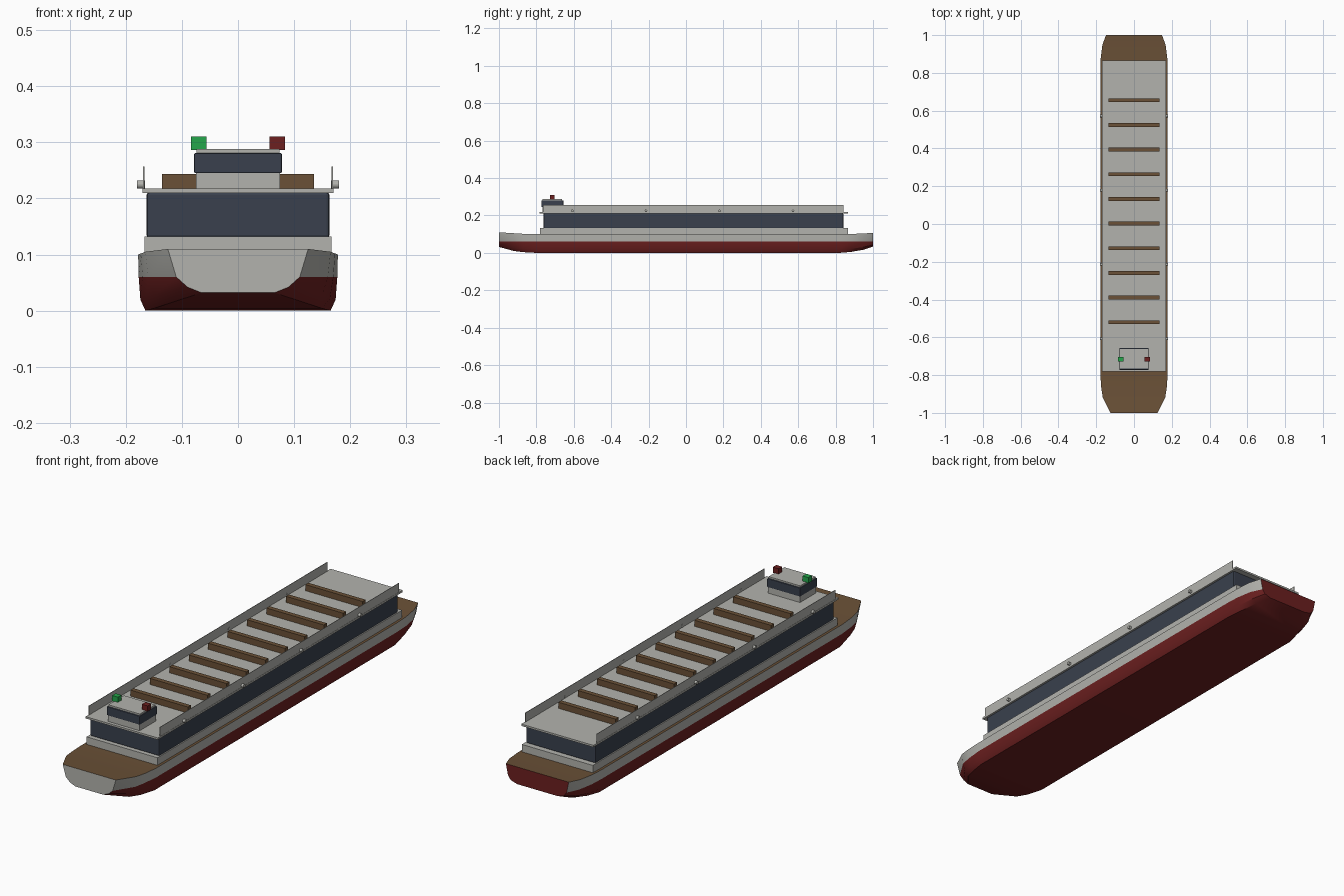
import bpy, bmesh, math

if "Cube" in bpy.data.objects:
    bpy.data.objects.remove(bpy.data.objects["Cube"])


def material(name, rgb):
    m = bpy.data.materials.new(name)
    m.diffuse_color = (*rgb, 1)
    m.use_nodes = True
    m.node_tree.nodes["Principled BSDF"].inputs["Base Color"].default_value = m.diffuse_color
    return m


GREY = material("pale_grey", (0.45, 0.45, 0.42))
RED = material("hull_red", (0.15, 0.014, 0.014))
BROWN = material("deck_brown", (0.145, 0.082, 0.038))
DARK = material("dark_glass", (0.041, 0.051, 0.074))
GREEN = material("signal_green", (0.018, 0.38, 0.07))


def finish(name, bm, mats):
    bmesh.ops.recalc_face_normals(bm, faces=bm.faces)
    me = bpy.data.meshes.new(name)
    bm.to_mesh(me)
    bm.free()
    for m in mats:
        me.materials.append(m)
    ob = bpy.data.objects.new(name, me)
    bpy.context.collection.objects.link(ob)
    return ob


def box(name, x, y, z, mat, bevel=0):
    """Box from (min, max) ranges on each axis."""
    bm = bmesh.new()
    bmesh.ops.create_cube(bm, size=1)
    for v in bm.verts:
        v.co = [(r[0] + r[1]) / 2 + c * (r[1] - r[0]) for r, c in zip((x, y, z), v.co)]
    ob = finish(name, bm, [mat])
    if bevel:
        mod = ob.modifiers.new("bevel", 'BEVEL')
        mod.width = bevel
        mod.segments = 2
    return ob


# Hull: stations of (y, half-widths, heights) lofted from bow to stern
MID_W, MID_Z = (.165, .174, .177, .178), (0, .02, .06, .10)
stations = [
    (-1.0, (.065, .09, .11, .125), (.032, .042, .06, .11)),
    (-.92, (.132, .150, .160, .165), (.010, .027, .06, .105)),
    (-.87, (.150, .164, .170, .173), (.004, .022, .06, .102)),
    (-.80, MID_W, MID_Z),
    (.82, MID_W, MID_Z),
    (.88, (.152, .168, .174, .176), (.005, .022, .06, .101)),
    (.95, (.130, .152, .162, .167), (.017, .031, .06, .104)),
    (1.0, (.095, .125, .138, .148), (.034, .043, .06, .107)),
]
bm = bmesh.new()
rings = []
for y, ws, zs in stations:
    half = list(zip(ws, zs))
    pts = [(-w, z) for w, z in reversed(half)] + half
    rings.append([bm.verts.new((x, y, z)) for x, z in pts])
for a, b in zip(rings, rings[1:]):
    for j in range(8):
        k = (j + 1) % 8
        f = bm.faces.new((a[j], a[k], b[k], b[j]))
        if j == 7:
            f.material_index = 2            # deck
        elif j not in (0, 6):
            f.material_index = 1            # below the waterline
bm.faces.new(rings[0]).material_index = 0   # bow plate
bm.faces.new(rings[-1]).material_index = 1  # stern plate
hull = finish("hull", bm, [GREY, RED, BROWN])
bpy.context.view_layer.objects.active = hull
hull.select_set(True)
bpy.ops.object.shade_smooth_by_angle(angle=math.radians(30))

# Passenger deck
box("cabin_base", (-.167, .167), (-.78, .865), (.095, .132), GREY)
box("cabin_glass", (-.163, .163), (-.762, .842), (.130, .211), DARK, .005)
box("cabin_roof", (-.17, .17), (-.782, .865), (.21, .218), GREY)

# Roof benches
for i in range(10):
    y = -.52 + i * .1306
    box(f"bench_{i + 1}", (-.135, .135), (y - .01, y + .01), (.217, .244), BROWN)

# Side railings and their round lamps
for s, side in ((-1, "left"), (1, "right")):
    box(f"railing_{side}", (s * .168 - .001, s * .168 + .001), (-.765, .842), (.216, .257), GREY)
    for i in range(4):
        bm = bmesh.new()
        bmesh.ops.create_cone(bm, cap_ends=True, segments=12, radius1=.007, radius2=.007, depth=.014)
        for v in bm.verts:
            v.co = (s * .173 + v.co.z, -.607 + i * .393 + v.co.y, .225 + v.co.x)
        finish(f"lamp_{side}_{i + 1}", bm, [GREY])

# Wheelhouse
box("wheelhouse_base", (-.075, .075), (-.768, -.66), (.217, .246), GREY)
box("wheelhouse_glass", (-.078, .078), (-.772, -.656), (.245, .281), DARK, .002)
box("wheelhouse_roof", (-.074, .074), (-.766, -.662), (.28, .288), GREY)

# Navigation lights
for s, name, mat in ((-1, "green_light", GREEN), (1, "red_light", RED)):
    box(name, (s * .07 - .0135, s * .07 + .0135), (-.727, -.703), (.286, .31), mat)
